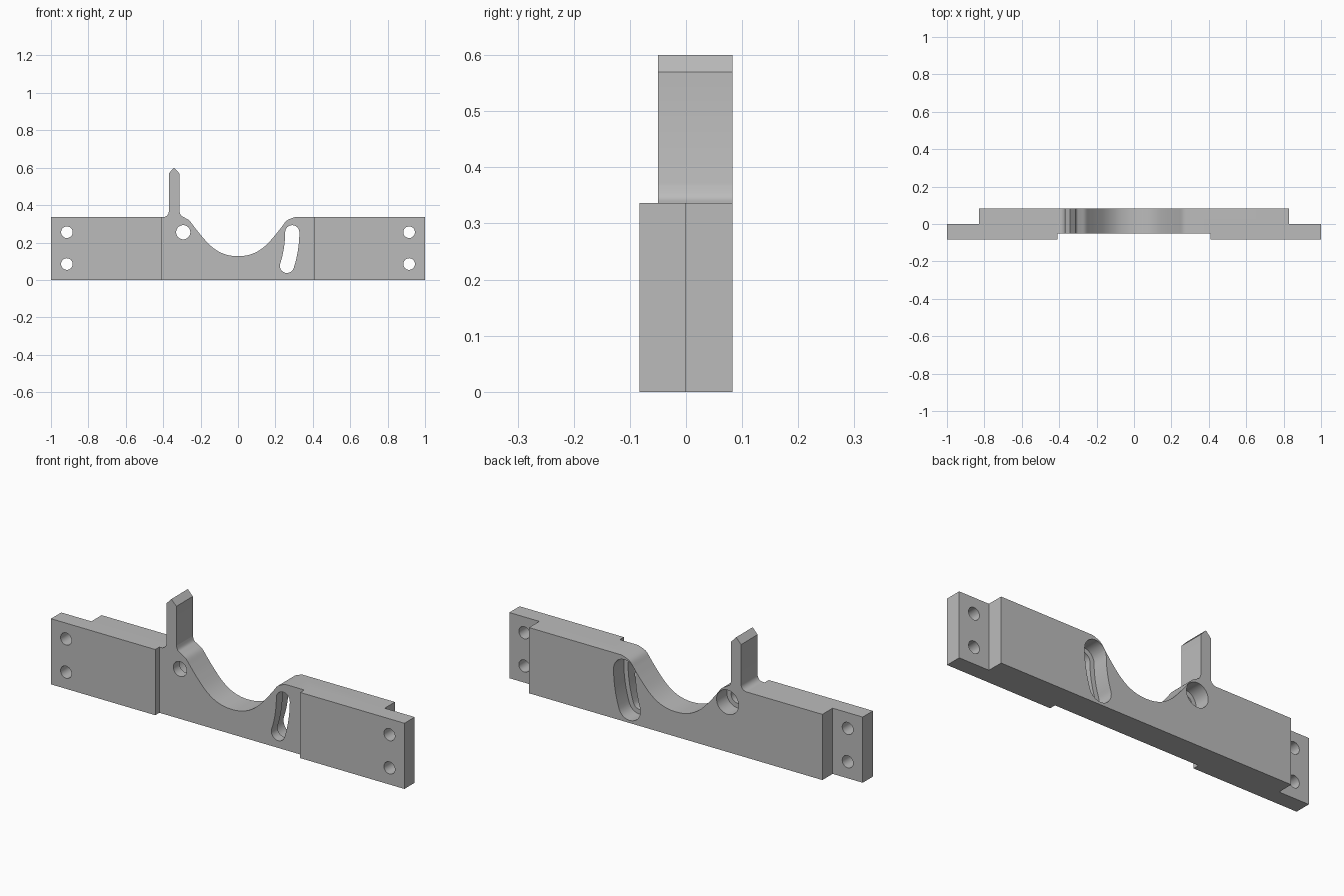
import bpy, bmesh, math

cube = bpy.data.objects.get("Cube")
if cube:
    bpy.data.objects.remove(cube, do_unlink=True)

grey = bpy.data.materials.new("machined_grey")
grey.use_nodes = True
colour = (0.5, 0.5, 0.5, 1)
grey.diffuse_color = colour
grey.node_tree.nodes["Principled BSDF"].inputs["Base Color"].default_value = colour


def extrude(name, outline, y0, y1):
    """Solid made from an (x, z) outline, running from y0 to y1."""
    bm = bmesh.new()
    face = bm.faces.new([bm.verts.new((x, y0, z)) for x, z in outline])
    out = bmesh.ops.extrude_face_region(bm, geom=[face])
    moved = [v for v in out["geom"] if isinstance(v, bmesh.types.BMVert)]
    bmesh.ops.translate(bm, verts=moved, vec=(0, y1 - y0, 0))
    bmesh.ops.recalc_face_normals(bm, faces=bm.faces)
    mesh = bpy.data.meshes.new(name)
    bm.to_mesh(mesh)
    bm.free()
    mesh.materials.append(grey)
    obj = bpy.data.objects.new(name, mesh)
    bpy.context.collection.objects.link(obj)
    return obj


def arc(cx, cz, r, start, end, n=12):
    angles = [math.radians(start + (end - start) * i / n) for i in range(n + 1)]
    return [(cx + r * math.cos(a), cz + r * math.sin(a)) for a in angles]


def circle(cx, cz, r):
    return arc(cx, cz, r, 0, 360, 40)[:-1]


def smooth_path(points, n=5):
    """Catmull-Rom curve through the points."""
    p = [points[0]] + points + [points[-1]]
    path = []
    for a, b, c, d in zip(p, p[1:], p[2:], p[3:]):
        for i in range(n):
            t = i / n
            path.append(tuple(0.5 * (2 * q + (r - o) * t
                        + (2 * o - 5 * q + 4 * r - s) * t * t
                        + (3 * q - o - 3 * r + s) * t ** 3)
                        for o, q, r, s in zip(a, b, c, d)))
    return path + [points[-1]]


def combine(target, tool, operation):
    mod = target.modifiers.new(operation, 'BOOLEAN')
    mod.operation = operation
    mod.solver = 'EXACT'
    mod.object = tool
    bpy.context.view_layer.objects.active = target
    bpy.ops.object.modifier_apply(modifier=mod.name)
    bpy.data.objects.remove(tool, do_unlink=True)


TOP, FRONT, BACK = 0.336, -0.083, 0.083
PIVOT_X, PIVOT_Z, SWING = -0.293, 0.255, 0.583

# Central bar with the dip and the pointed post
half_dip = [(0.05, 0.132), (0.1, 0.15), (0.15, 0.186), (0.2, 0.241), (0.235, 0.285)]
left_dip = [(-x, z) for x, z in reversed(half_dip)]
dip = ([(-0.314, 0.37), (-0.306, 0.347), (-0.287, 0.334), (-0.26, 0.317)]
       + left_dip + [(0, 0.127)] + half_dip + [(0.262, 0.318), (0.305, TOP)])
profile = [(-0.83, 0), (-0.83, TOP)]
profile += arc(-0.4, TOP + 0.03, 0.03, -90, 0, 8)
profile += [(-0.37, 0.57), (-0.342, 0.6), (-0.314, 0.57)]
profile += smooth_path(dip) + [(0.83, TOP), (0.83, 0)]
bracket = extrude("bracket_body", profile, -0.05, BACK)

# Offset end plates, each with two bolt holes
for side in (-1, 1):
    a, b = 0.41 * side, side
    plate = extrude("end_plate", [(a, 0), (b, 0), (b, TOP), (a, TOP)], FRONT, 0)
    combine(bracket, plate, 'UNION')
    for z in (0.085, 0.255):
        hole = extrude("bolt_hole", circle(0.915 * side, z, 0.031), -0.2, 0.2)
        combine(bracket, hole, 'DIFFERENCE')


def slot(r):
    """Slot that swings about the pivot hole."""
    low = -18
    rad = math.radians(low)
    end_x, end_z = PIVOT_X + SWING * math.cos(rad), PIVOT_Z + SWING * math.sin(rad)
    return (arc(PIVOT_X, PIVOT_Z, SWING + r, low, 0)
            + arc(PIVOT_X + SWING, PIVOT_Z, r, 0, 180)[1:]
            + arc(PIVOT_X, PIVOT_Z, SWING - r, 0, low)[1:]
            + arc(end_x, end_z, r, low + 180, low + 360)[1:-1])


# Pivot hole and curved slot, both recessed wider from the back
for r, start in ((0.038, -0.2), (0.062, 0.0)):
    combine(bracket, extrude("pivot_hole", circle(PIVOT_X, PIVOT_Z, r), start, 0.2), 'DIFFERENCE')
    combine(bracket, extrude("curved_slot", slot(r), start, 0.2), 'DIFFERENCE')

bpy.ops.object.select_all(action='DESELECT')
bracket.select_set(True)
bpy.context.view_layer.objects.active = bracket
bpy.ops.object.shade_smooth_by_angle(angle=math.radians(30))
